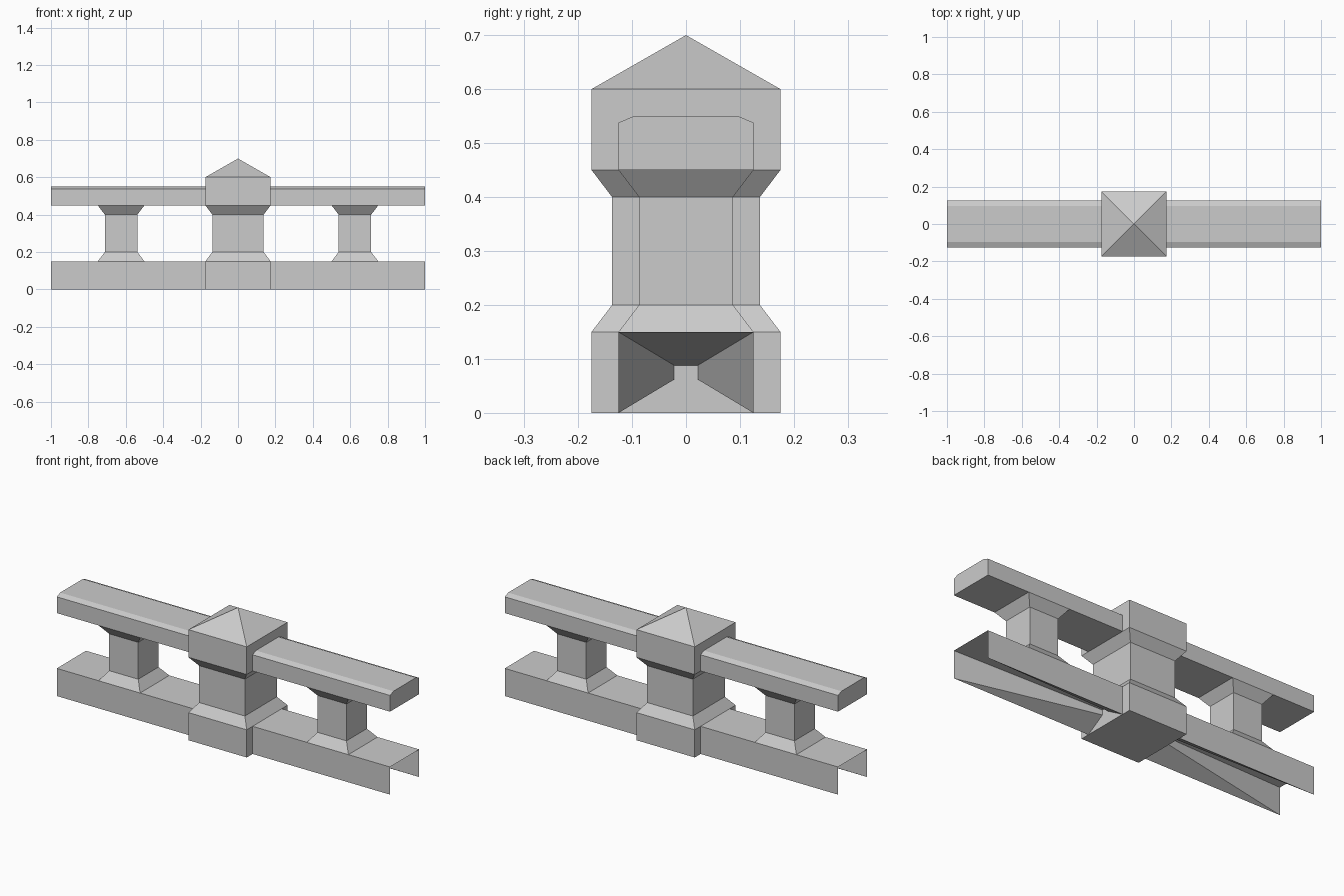
import bpy

if "Cube" in bpy.data.objects:
    bpy.data.objects.remove(bpy.data.objects["Cube"], do_unlink=True)

# One stone colour for everything
GREY = (0.6, 0.6, 0.6, 1.0)
stone = bpy.data.materials.new("grey_stone")
stone.use_nodes = True
stone.diffuse_color = GREY
stone.node_tree.nodes["Principled BSDF"].inputs["Base Color"].default_value = GREY


def make(name, verts, faces):
    mesh = bpy.data.meshes.new(name)
    mesh.from_pydata(verts, [], faces)
    mesh.materials.append(stone)
    obj = bpy.data.objects.new(name, mesh)
    bpy.context.collection.objects.link(obj)
    return obj


def square_post(name, x, rings, tip=None):
    """Stack square rings of (half width, height); close with a cap or a tip."""
    corners = [(-1, -1), (1, -1), (1, 1), (-1, 1)]
    verts = [(x + r * cx, r * cy, z) for r, z in rings for cx, cy in corners]
    faces = [(3, 2, 1, 0)]
    for k in range(0, 4 * (len(rings) - 1), 4):
        faces += [(k + i, k + (i + 1) % 4, k + 4 + (i + 1) % 4, k + 4 + i) for i in range(4)]
    top = [len(verts) - 4 + i for i in range(4)]
    if tip is None:
        faces.append(top)
    else:
        verts.append((x, 0, tip))
        faces += [(top[i], top[(i + 1) % 4], len(verts) - 1) for i in range(4)]
    return make(name, verts, faces)


# Central pillar with pyramid cap
W, N = 0.175, 0.137
square_post("central_pillar", 0,
            [(W, 0), (W, 0.15), (N, 0.2), (N, 0.4), (W, 0.45), (W, 0.6)], tip=0.7)

# Flared balusters either side
for side, x in (("right", -0.625), ("left", 0.625)):
    square_post(side + "_baluster", x,
                [(0.125, 0.15), (0.087, 0.2), (0.087, 0.4), (0.125, 0.45)])

# Handrail: chamfered profile swept along x
D = 0.125
profile = [(-D, 0.45), (D, 0.45), (D, 0.538), (0.096, 0.55), (-0.096, 0.55), (-D, 0.538)]
n = len(profile)
verts = [(x, y, z) for x in (-1, 1) for y, z in profile]
faces = [(i, (i + 1) % n, n + (i + 1) % n, n + i) for i in range(n)]
faces = [f[::-1] for f in faces] + [tuple(range(n))[::-1], tuple(range(n, 2 * n))]
faces = [f if i >= n else f[::-1] for i, f in enumerate(faces)]
rail = make("handrail", verts, faces)

# Bottom rail: open channel whose rim folds in to a point at the middle
section = [(-D, 0), (-D, 0.15), (D, 0.15), (D, 0)]
verts = [(-1, y, z) for y, z in section] + [(1, y, z) for y, z in section]
verts.append((0, 0, 0.075))
faces = [(i, i + 4, i + 5, i + 1) for i in range(3)]
rim = [0, 1, 2, 3, 7, 6, 5, 4]
faces += [(rim[i], rim[(i + 1) % 8], 8) for i in range(8)]
make("bottom_rail", verts, faces)

# Consistent outward normals on every part
import bmesh
for obj in bpy.context.collection.objects:
    if obj.type == 'MESH' and stone.name in obj.data.materials:
        bm = bmesh.new()
        bm.from_mesh(obj.data)
        bmesh.ops.recalc_face_normals(bm, faces=bm.faces)
        bm.to_mesh(obj.data)
        bm.free()
